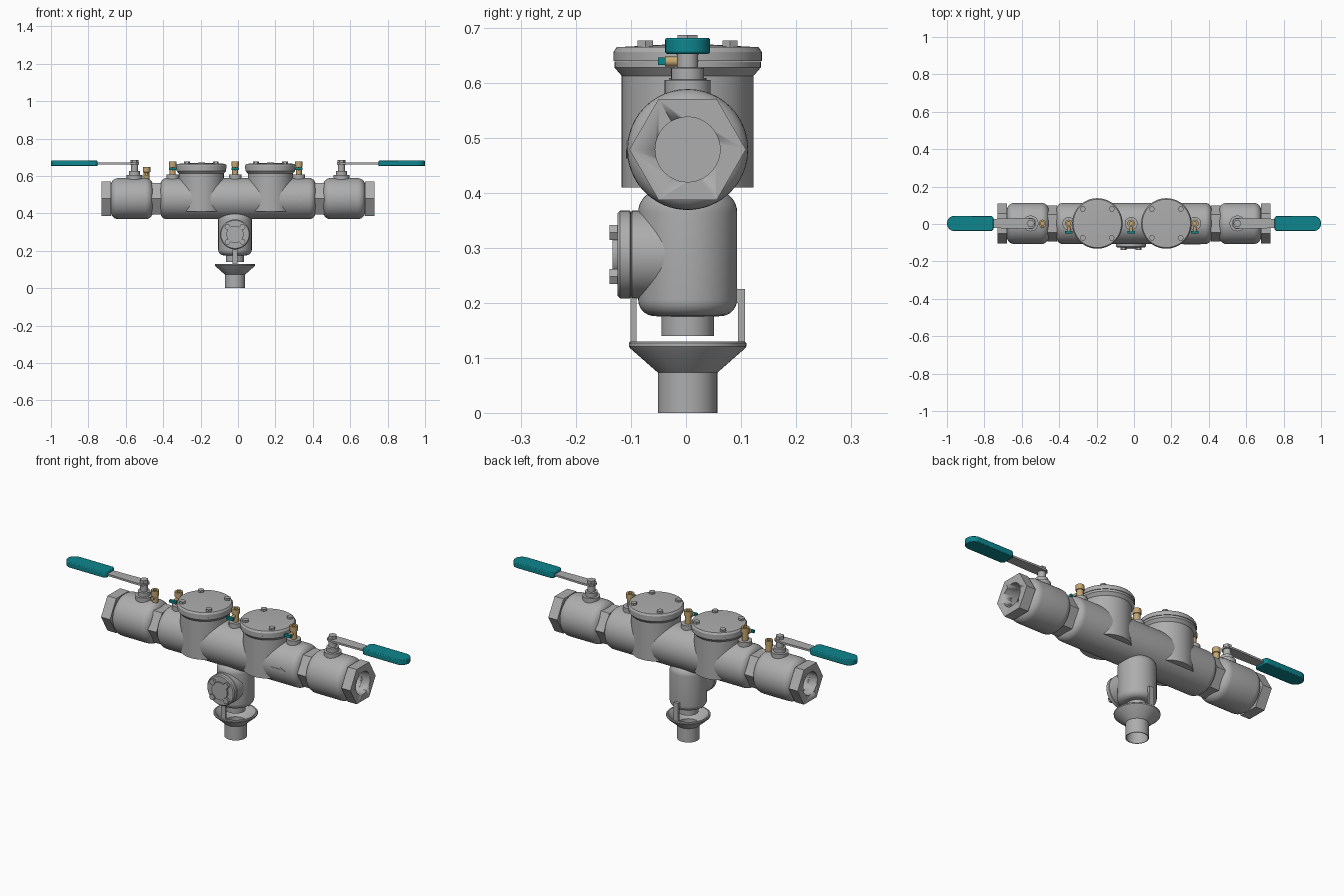
import bpy, bmesh
from math import pi, sin, cos, radians
from mathutils import Vector, Matrix

if "Cube" in bpy.data.objects:
    bpy.data.objects.remove(bpy.data.objects["Cube"])

Y, AXIS_Z, RELIEF_X = 0.003, 0.479, -0.016
X_AXIS, Y_AXIS, Z_AXIS = Vector((1, 0, 0)), Vector((0, 1, 0)), Vector((0, 0, 1))


def material(name, rgb):
    m = bpy.data.materials.new(name)
    m.use_nodes = True
    m.diffuse_color = (*rgb, 1)
    m.node_tree.nodes["Principled BSDF"].inputs["Base Color"].default_value = (*rgb, 1)
    return m


GREY = material("cast grey", (0.42, 0.42, 0.42))
TEAL = material("teal grip", (0.004, 0.24, 0.27))
BRASS = material("brass", (0.55, 0.38, 0.17))


def finish(name, bm, mat):
    bmesh.ops.remove_doubles(bm, verts=bm.verts, dist=1e-5)
    bmesh.ops.recalc_face_normals(bm, faces=bm.faces)
    mesh = bpy.data.meshes.new(name)
    bm.to_mesh(mesh)
    bm.free()
    mesh.materials.append(mat)
    ob = bpy.data.objects.new(name, mesh)
    bpy.context.collection.objects.link(ob)
    bpy.ops.object.select_all(action="DESELECT")
    ob.select_set(True)
    bpy.context.view_layer.objects.active = ob
    bpy.ops.object.shade_smooth_by_angle(angle=radians(32))
    return ob


def lathe(name, profile, loc, axis=Z_AXIS, mat=GREY, seg=48, turn=0.0):
    """Spin (radius, height) points about an axis through loc."""
    bm = bmesh.new()
    vs = [bm.verts.new((r * cos(turn), r * sin(turn), h)) for r, h in profile]
    es = [bm.edges.new(p) for p in zip(vs, vs[1:])]
    bmesh.ops.spin(bm, geom=vs + es, cent=(0, 0, 0), axis=Z_AXIS,
                   angle=2 * pi, steps=seg, use_duplicate=False)
    rot = Z_AXIS.rotation_difference(axis).to_matrix().to_4x4()
    bm.transform(Matrix.Translation(loc) @ rot)
    return finish(name, bm, mat)


def rod(name, r, h0, h1, loc, axis=Z_AXIS, mat=GREY, seg=32, turn=0.0):
    return lathe(name, [(0, h0), (r, h0), (r, h1), (0, h1)], loc, axis, mat, seg, turn)


def arc(cr, ch, rad, a0, a1, n=6):
    """Quarter-round profile points around (cr, ch), angles in degrees."""
    angles = [radians(a0 + (a1 - a0) * i / n) for i in range(n + 1)]
    return [(cr + rad * cos(a), ch + rad * sin(a)) for a in angles]


def plate(name, outline, low, high, mat, bevel=0.0, upright=False):
    """Extrude a 2D outline along z, or along y when upright."""
    bm = bmesh.new()
    if upright:
        vs = [bm.verts.new((u, low, v)) for u, v in outline]
        move = Vector((0, high - low, 0))
    else:
        vs = [bm.verts.new((u, v, low)) for u, v in outline]
        move = Vector((0, 0, high - low))
    face = bm.faces.new(vs)
    ext = bmesh.ops.extrude_face_region(bm, geom=[face])["geom"]
    bmesh.ops.translate(bm, vec=move, verts=[g for g in ext if isinstance(g, bmesh.types.BMVert)])
    ob = finish(name, bm, mat)
    if bevel:
        mod = ob.modifiers.new("bevel", "BEVEL")
        mod.width, mod.segments, mod.limit_method = bevel, 2, "ANGLE"
    return ob


def rect(x0, x1, y0, y1):
    return [(x0, y0), (x1, y0), (x1, y1), (x0, y1)]


# Main horizontal body
lathe("main_body", [(0, -0.415), (0.08, -0.415)] + arc(0.075, -0.38, 0.035, -90, 0)
      + arc(0.075, 0.38, 0.035, 0, 90) + [(0, 0.415)], (0, Y, AXIS_Z), X_AXIS, seg=64)

# Flow arrow on the front
arrow = [(-0.045, -0.006), (0.015, -0.006), (0.015, -0.016), (0.045, 0),
         (0.015, 0.016), (0.015, 0.006), (-0.045, 0.006)]
plate("flow_arrow", [(0.31 + u, AXIS_Z + v) for u, v in arrow], -0.109, -0.105, GREY, upright=True)

# Check valve towers with bolted covers
for side, cx in (("right", -0.196), ("left", 0.173)):
    c = (cx, Y, 0)
    lathe(side + "_tower", [(0, 0.41), (0.12, 0.41), (0.12, 0.613), (0.133, 0.628),
                            (0.133, 0.639), (0, 0.639)], c, seg=64)
    lathe(side + "_cover", [(0, 0.64), (0.135, 0.64), (0.135, 0.656), (0.129, 0.665),
                            (0, 0.672)], c, seg=64)
    for i in range(4):
        a = pi / 4 + i * pi / 2
        rod(side + "_cover_bolt", 0.016, 0.66, 0.677,
            (cx + 0.109 * cos(a), Y + 0.109 * sin(a), 0), seg=6)

# Shutoff valves, end nuts, unions and lever handles on both ends
for side, s in (("right", -1), ("left", 1)):
    inward = X_AXIS * -s
    end = (0.685 * s, Y, AXIS_Z)
    lathe(side + "_shutoff_valve",
          [(0, 0.06), (0.059, 0.06), (0.059, 0), (0.08, 0)] + arc(0.07, 0.045, 0.04, -80, 0)
          + arc(0.07, 0.19, 0.04, 0, 80) + [(0.075, 0.235), (0, 0.235)], end, inward)
    nut = rod(side + "_end_nut", 0.106, -0.046, 0.006, end, inward, seg=6, turn=pi / 2)
    cutter = rod("bore_cutter", 0.059, -0.1, 0.1, end, inward, seg=48)
    cutter.hide_render = True
    bpy.context.view_layer.objects.active = nut
    mod = nut.modifiers.new("bore", "BOOLEAN")
    mod.operation, mod.object, mod.solver = "DIFFERENCE", cutter, "EXACT"
    bpy.ops.object.modifier_apply(modifier=mod.name)
    bpy.data.objects.remove(cutter)
    rod(side + "_union_nut", 0.097, 0.222, 0.272, end, inward, seg=6, turn=pi / 2)

    # Stem stack
    stem = (0.553 * s, Y, 0)
    lathe(side + "_stem_boss", [(0, 0.56), (0.042, 0.56), (0.042, 0.605), (0.03, 0.606),
                                (0.03, 0.627), (0.019, 0.628), (0.019, 0.66), (0, 0.66)],
          stem, seg=32)
    rod(side + "_stem_nut", 0.021, 0.66, 0.687, stem, seg=6)

    # Flat lever with a rounded grip
    lever = [(0.53, -0.014), (0.545, -0.027), (0.60, -0.029), (0.77, -0.024),
             (0.77, 0.024), (0.60, 0.029), (0.545, 0.027), (0.53, 0.014)]
    plate(side + "_lever", [(s * u, Y + v) for u, v in lever], 0.661, 0.671, GREY)
    grip = [(0.75, -0.03), (0.762, -0.041)] + arc(0.959, 0, 0.041, -90, 90, 16) \
        + [(0.762, 0.041), (0.75, 0.03)]
    plate(side + "_grip", [(s * u, Y + v) for u, v in grip], 0.653, 0.682, TEAL, 0.004)

# Brass test cocks
for x, base, has_key in ((-0.489, 0.575, False), (-0.349, 0.605, True),
                         (-0.015, 0.605, True), (0.325, 0.605, True)):
    c = (x, Y, base)
    if has_key:
        rod("test_cock_boss", 0.034, -0.05, 0.004, c)
    lathe("test_cock", [(0, 0), (0.016, 0), (0.016, 0.045), (0.02, 0.046), (0.02, 0.072),
                        (0.01, 0.072), (0.01, 0.055), (0, 0.055)], c, mat=BRASS, seg=20)
    rod("test_cock_spindle", 0.009, 0, 0.041 if has_key else 0.024,
        (x, Y, base + 0.034), -Y_AXIS, BRASS, 16)
    if has_key:
        plate("test_cock_key", rect(x - 0.02, x + 0.02, base + 0.028, base + 0.041),
              -0.051, -0.037, TEAL, upright=True)

# Relief valve hanging below the body
relief = (RELIEF_X, Y, 0)
lathe("relief_body", [(0, 0.14), (0.048, 0.14), (0.048, 0.175), (0.06, 0.176)]
      + arc(0.06, 0.206, 0.03, -80, 0) + [(0.09, 0.365)] + arc(0.05, 0.365, 0.04, 0, 60)
      + [(0.07, 0.44), (0, 0.44)], relief)

# Round bolted side cover on the front
hub = (RELIEF_X, 0, 0.288)
lathe("relief_flange", [(0, 0.02), (0.08, 0.02), (0.08, 0.098), (0.077, 0.1), (0.08, 0.102),
                        (0.08, 0.12), (0.075, 0.125), (0, 0.125)], hub, -Y_AXIS)
rod("relief_cap", 0.046, 0.12, 0.134, hub, -Y_AXIS)
for dx in (-1, 1):
    for dz in (-1, 1):
        rod("relief_bolt", 0.016, 0.12, 0.139,
            (RELIEF_X + 0.04 * dx, 0, 0.288 + 0.04 * dz), -Y_AXIS, seg=6)

# Open drain funnel and the two straps that carry it
lathe("drain_funnel", [(0.054, 0), (0.054, 0.073), (0.104, 0.117), (0.107, 0.121),
                       (0.107, 0.127), (0.104, 0.13), (0.098, 0.13), (0.05, 0.078),
                       (0.05, 0), (0.054, 0)], relief)
for name, y0, y1, top in (("front_strap", -0.101, -0.09, 0.23), ("back_strap", 0.095, 0.107, 0.225)):
    plate(name, rect(RELIEF_X - 0.013, RELIEF_X + 0.013, 0.118, top), y0, y1, GREY, upright=True)
plate("back_strap_foot", rect(RELIEF_X - 0.013, RELIEF_X + 0.013, 0.2, 0.225),
      0.08, 0.1, GREY, upright=True)
